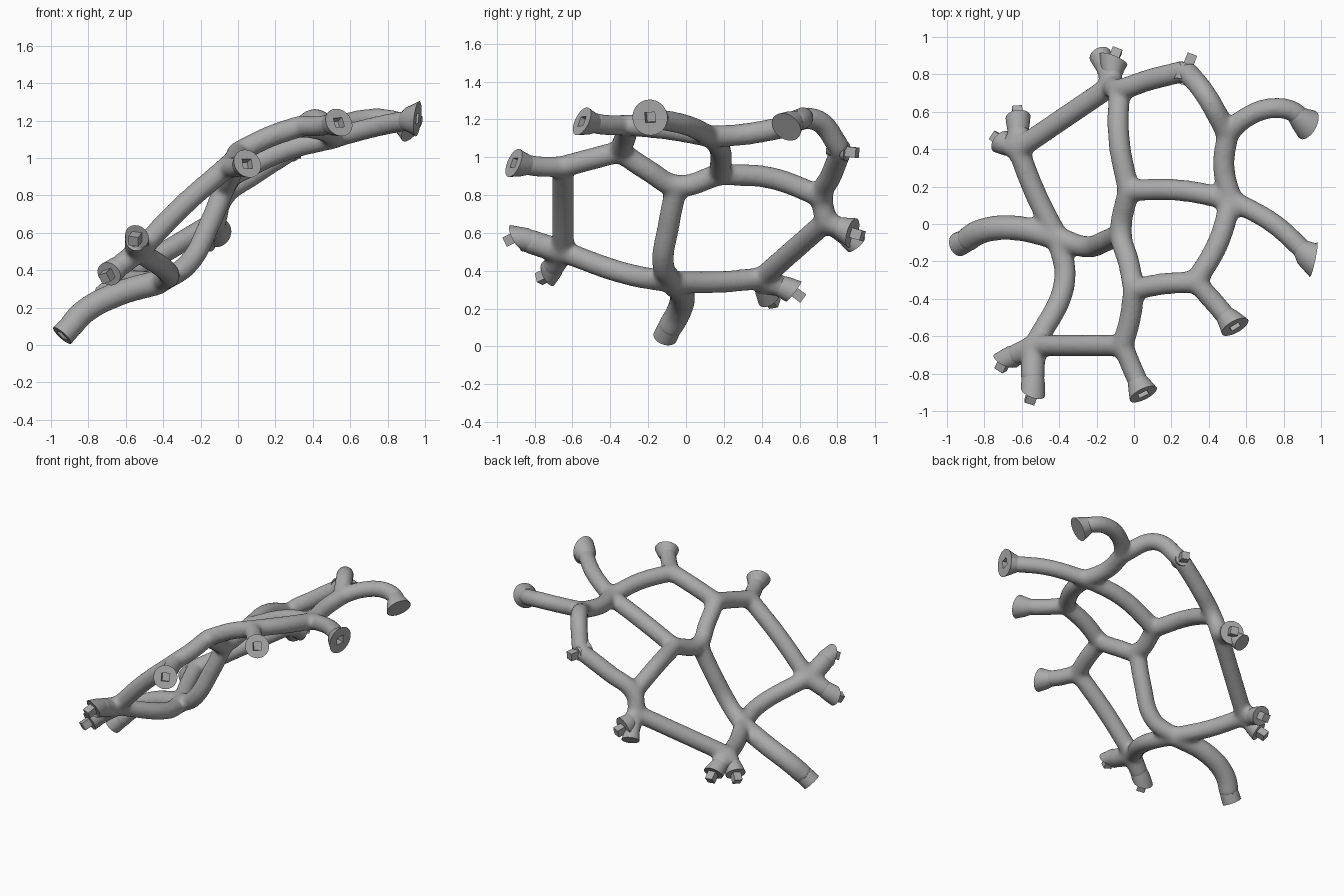
import bpy, bmesh
from math import cos, sin, tau
from mathutils import Vector

cube = bpy.data.objects.get("Cube")
if cube:
    bpy.data.objects.remove(cube)

grey = bpy.data.materials.new("matte grey")
grey.use_nodes = True
colour = (0.4, 0.4, 0.4, 1)
grey.diffuse_color = colour
grey.node_tree.nodes["Principled BSDF"].inputs["Base Color"].default_value = colour

# Joints of the lattice
back = (-.08, .72, .79)
back_low = (-.12, .74, .66)
back_corner = (.28, .82, 1.04)
left_back = (.5, .48, 1.15)
left_mid = (.52, .13, 1.11)
centre = (-.03, .18, .91)
centre_front = (-.07, -.05, .85)
front_upper = (0, -.35, 1.03)
front_left = (.33, -.31, 1.17)
front = (-.06, -.65, .95)
front_right = (-.53, -.65, .5)
right = (-.41, -.07, .34)
right_back = (-.62, .4, .36)

# Branches between joints, with a bend point where they curve
branches = [
    [back_low, back, (.08, .77, .91), back_corner],
    [back, (-.08, .45, .89), centre],
    [back_corner, (.39, .68, 1.2), left_back],
    [left_back, (.48, .3, 1.12), left_mid],
    [left_mid, (.25, .18, 1.04), centre],
    [centre, centre_front, (-.03, -.2, .93), front_upper],
    [front_upper, (.16, -.32, 1.11), front_left],
    [front_left, (.45, -.1, 1.15), left_mid],
    [front_upper, (-.02, -.5, .99), front],
    [front, (-.3, -.65, .74), front_right],
    [front_right, (-.37, -.3, .38), right],
    [right, (-.27, -.12, .43), (-.15, -.09, .65), centre_front],
    [right, (-.53, .17, .34), right_back],
    [right_back, back_low],
]

# Free arms: name, path to the end face, face normal, face radius, tube radius, plug depth
PEG, HOLE = .06, -.05
arms = [
    ("back", [back_low, (-.11, .88, .6)], (.35, .85, -.25), .08, .05, PEG),
    ("back_lobe", [back_low, (-.18, .9, .54)], (-.3, .6, -.7), .06, .045, 0),
    ("back_corner", [back_corner, (.29, .85, 1.03)], (.35, .9, -.1), .05, .05, PEG),
    ("left_back", [left_back, (.6, .57, 1.19), (.75, .62, 1.21), (.87, .59, 1.19),
                   (.93, .53, 1.16)], (.7, -.4, -.5), .085, .05, 0),
    ("left_mid", [left_mid, (.75, 0, 1.17), (.96, -.19, 1.21)], (.95, -.2, -.1), .095, .05, HOLE),
    ("front_left", [front_left, (.43, -.42, 1.17), (.54, -.55, 1.19)], (.45, -.8, .4), .08, .05, HOLE),
    ("front", [front, (-.01, -.77, .95), (.05, -.91, .97)], (.4, -.8, .35), .08, .05, HOLE),
    ("front_right", [front_right, (-.54, -.75, .53), (-.54, -.9, .58)], (-.3, -.8, -.4), .067, .06, PEG),
    ("right_side", [front_right, (-.69, -.73, .38)], (-.4, -.8, -.4), .067, .055, PEG),
    ("right_back", [right_back, (-.62, .57, .29)], (-.1, .8, -.6), .067, .055, PEG),
    ("right_rear_side", [right_back, (-.71, .44, .26)], (-.6, .5, -.6), .067, .055, PEG),
    ("right_foot", [right, (-.65, -.02, .27), (-.82, -.04, .18), (-.94, -.11, .05)],
     (-.65, -.25, -.72), .064, .062, HOLE),
]


def add_tube(curve, points, radius):
    spline = curve.splines.new("BEZIER")
    spline.bezier_points.add(len(points) - 1)
    for knot, p in zip(spline.bezier_points, points):
        knot.co, knot.radius = p, radius
        knot.handle_left_type = knot.handle_right_type = "AUTO"


def square(angle, size):
    c, s = cos(angle), sin(angle)
    k = size / max(abs(c), abs(s))
    return c * k, s * k


def add_end(name, tip, along, normal, rim, neck, depth):
    """Flared collar with a flat face and a square peg or hole."""
    tip, along, normal = Vector(tip), along.normalized(), Vector(normal).normalized()
    side = along.cross((0, 0, 1)).normalized()
    face_side = (side - normal * side.dot(normal)).normalized()
    round_ = lambda a, r: (cos(a) * r, sin(a) * r)
    rings = [(tip - along * .1, along, side, round_, neck * .96),
             (tip - along * .05, along, side, round_, (neck + rim) / 2),
             (tip, normal, face_side, round_, rim)]
    if depth:
        rings += [(tip, normal, face_side, square, .027),
                  (tip + normal * depth, normal, face_side, square, .027)]
    bm = bmesh.new()
    n = 32
    previous = None
    for centre_point, axis, u, shape, size in rings:
        v = axis.cross(u)
        loop = []
        for i in range(n):
            a, b = shape(tau * i / n, size)
            loop.append(bm.verts.new(centre_point + u * a + v * b))
        if previous:
            for i in range(n):
                j = (i + 1) % n
                bm.faces.new((previous[i], previous[j], loop[j], loop[i]))
        previous = loop
    bm.faces.new(previous)
    bmesh.ops.recalc_face_normals(bm, faces=bm.faces)
    mesh = bpy.data.meshes.new(name)
    bm.to_mesh(mesh)
    bm.free()
    mesh.materials.append(grey)
    obj = bpy.data.objects.new(name, mesh)
    bpy.context.collection.objects.link(obj)
    bpy.ops.object.select_all(action="DESELECT")
    obj.select_set(True)
    bpy.context.view_layer.objects.active = obj
    bpy.ops.object.shade_smooth_by_angle(angle=.6)


# Lattice of tubes
curve = bpy.data.curves.new("lattice_paths", "CURVE")
curve.dimensions = "3D"
curve.bevel_depth = 1
curve.bevel_resolution = 4
curve.use_fill_caps = True
for path in branches:
    add_tube(curve, path, .06)

# Arms stop just inside their collars
for name, path, normal, rim, neck, depth in arms:
    tip, before = Vector(path[-1]), Vector(path[-2])
    along = (tip - before).normalized()
    if len(path) > 3:
        along = (along * 2 + Vector(normal).normalized()).normalized()
    stop = tip - along * .06
    if name != "back_corner":
        add_tube(curve, path[:-1] + [stop], neck + .007)
    add_end(name + "_end", tip, along, normal, rim, neck, depth)

# Fuse the tubes and soften their joints
paths = bpy.data.objects.new("lattice_paths", curve)
bpy.context.collection.objects.link(paths)
bpy.context.view_layer.update()
evaluated = paths.evaluated_get(bpy.context.evaluated_depsgraph_get())
mesh = bpy.data.meshes.new_from_object(evaluated)
bpy.data.objects.remove(paths)
mesh.materials.clear()
mesh.materials.append(grey)
lattice = bpy.data.objects.new("lattice", mesh)
bpy.context.collection.objects.link(lattice)
fuse = lattice.modifiers.new("fuse", "REMESH")
fuse.mode = "VOXEL"
fuse.voxel_size = .011
fuse.use_smooth_shade = True
soften = lattice.modifiers.new("soften", "SMOOTH")
soften.factor = .5
soften.iterations = 28
